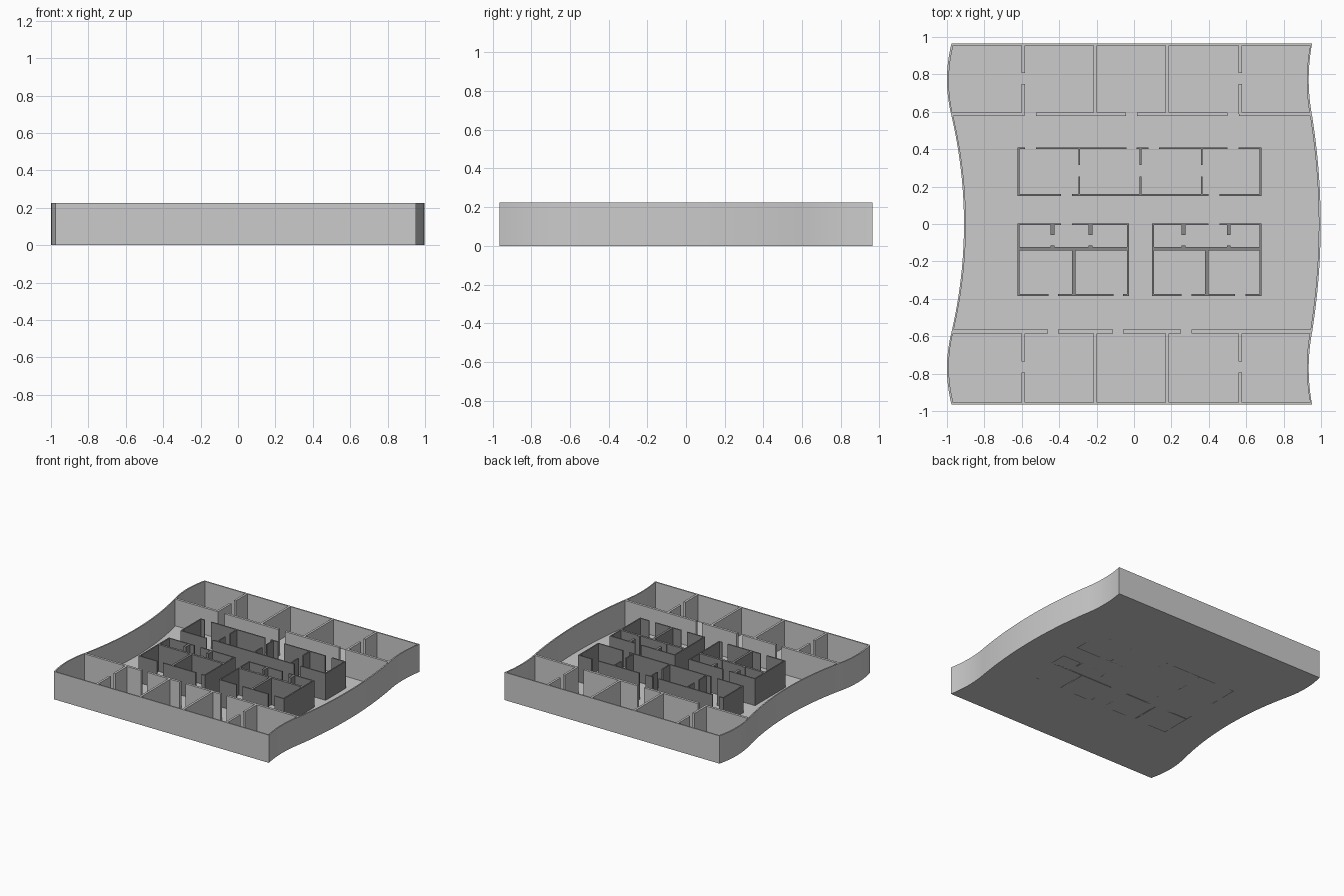
import bpy, bmesh

if "Cube" in bpy.data.objects:
    bpy.data.objects.remove(bpy.data.objects["Cube"])

H, FLOOR, SKIN = 0.225, 0.008, 0.01
YE, YJ = 0.965, 0.58          # outer edge and curve joint in y

dark = bpy.data.materials.new("dark_grey")
dark.diffuse_color = (0.25, 0.25, 0.25, 1)
dark.use_nodes = True
dark.node_tree.nodes["Principled BSDF"].inputs["Base Color"].default_value = dark.diffuse_color


def make_object(name, bm, mat=None):
    bmesh.ops.recalc_face_normals(bm, faces=bm.faces[:])
    me = bpy.data.meshes.new(name)
    bm.to_mesh(me)
    bm.free()
    if mat:
        me.materials.append(mat)
    ob = bpy.data.objects.new(name, me)
    bpy.context.collection.objects.link(ob)
    return ob


def side_x(y, base, mid, end):
    """Wavy side: wide middle bow, small opposite bow at each end."""
    y = abs(y)
    if y <= YJ:
        return base + mid * (1 - (y / YJ) ** 2)
    t = (y - YJ) / (YE - YJ)
    return base + end * 4 * t * (1 - t)


def outline(inset):
    ys = [-YE + 2 * YE * i / 64 for i in range(65)]
    fit = (YE - inset) / YE
    right = [(side_x(y, 0.952, 0.046, -0.018) - inset, y * fit) for y in ys]
    left = [(side_x(y, -0.976, 0.067, -0.024) + inset, y * fit) for y in ys]
    return right + left[::-1]


# Floor slab with curved perimeter wall
bm = bmesh.new()
outer, inner = outline(0), outline(SKIN)
rings = [[bm.verts.new((x, y, z)) for x, y in pts]
         for pts, z in ((outer, 0), (outer, H), (inner, H), (inner, FLOOR))]
bm.faces.new(rings[0])
bm.faces.new(rings[3])
n = len(outer)
for a, b in zip(rings, rings[1:]):
    for i in range(n):
        j = (i + 1) % n
        bm.faces.new((a[i], a[j], b[j], b[i]))
shell = make_object("floor_and_perimeter_wall", bm)
bpy.context.view_layer.objects.active = shell
shell.select_set(True)
bpy.ops.object.shade_smooth_by_angle()
shell.select_set(False)


def box(bm, x0, x1, y0, y1, z0):
    vs = [bm.verts.new((x, y, z)) for z in (z0, H)
          for x, y in ((x0, y0), (x1, y0), (x1, y1), (x0, y1))]
    for f in ((0, 1, 2, 3), (4, 5, 6, 7), (0, 1, 5, 4), (1, 2, 6, 5),
              (2, 3, 7, 6), (3, 0, 4, 7)):
        bm.faces.new([vs[i] for i in f])


def wall(bm, axis, lo, hi, c, t, doors=(), z0=0.0):
    """Straight wall along an axis, centred on c, thickness t, with door gaps."""
    cuts = [lo] + [v for d in doors for v in d] + [hi]
    for a, b in zip(cuts[::2], cuts[1::2]):
        if axis == "x":
            box(bm, a, b, c - t / 2, c + t / 2, z0)
        else:
            box(bm, c - t / 2, c + t / 2, a, b, z0)


# Room partitions along the back and front edges
T = 0.02
columns = (-0.593, -0.207, 0.178, 0.569)
rows = {
    "back": (0.587, 0.587, 0.96, (0.749, 0.807),
             [(-0.585, -0.525), (-0.043, 0.016), (0.501, 0.561)]),
    "front": (-0.575, -0.96, -0.575, (-0.794, -0.735),
              [(-0.461, -0.405), (-0.113, -0.059), (0.252, 0.308)]),
}
for name, (yc, y0, y1, door, doors) in rows.items():
    bm = bmesh.new()
    wall(bm, "x", -0.97, 0.948, yc, T, doors, FLOOR)
    for i, x in enumerate(columns):
        wall(bm, "y", y0, y1, x, 0.018, [door] if i in (0, 3) else [], FLOOR)
    make_object(name + "_room_partitions", bm)


def block(bm, x0, x1, y0, y1, top_doors, bottom_doors, t=0.01):
    """Rectangular room block with thin outer walls."""
    wall(bm, "x", x0, x1, y1 - t / 2, t, top_doors)
    wall(bm, "x", x0, x1, y0 + t / 2, t, bottom_doors)
    wall(bm, "y", y0 + t, y1 - t, x0 + t / 2, t)
    wall(bm, "y", y0 + t, y1 - t, x1 - t / 2, t)


# Long central block
bm = bmesh.new()
block(bm, -0.622, 0.681, 0.15, 0.41,
      [(-0.582, -0.523), (-0.04, 0.013), (0.078, 0.134), (0.501, 0.56)],
      [(-0.389, -0.332), (0.399, 0.456)])
for x in (-0.293, 0.035, 0.362):
    wall(bm, "y", 0.16, 0.40, x, 0.01, [(0.254, 0.315)])
make_object("long_core_walls", bm, dark)

# Two smaller central blocks: extents, doors, lower divider, cubicle stubs
cores = {
    "left": (-0.622, -0.027, [(-0.389, -0.332)],
             [(-0.458, -0.405), (-0.11, -0.059)], -0.323, (-0.436, -0.233)),
    "right": (0.097, 0.681, [(0.399, 0.456)],
              [(0.255, 0.308), (0.539, 0.595)], 0.389, (0.265, 0.506)),
}
for name, (x0, x1, top, bottom, divider, stubs) in cores.items():
    bm = bmesh.new()
    block(bm, x0, x1, -0.385, 0.004, top, bottom)
    wall(bm, "x", x0 + 0.01, x1 - 0.01, -0.132, 0.018)
    wall(bm, "y", -0.375, -0.141, divider, 0.018)
    for x in stubs:
        wall(bm, "y", -0.123, -0.006, x, 0.02, [(-0.116, -0.06)])
    make_object(name + "_core_walls", bm, dark)
